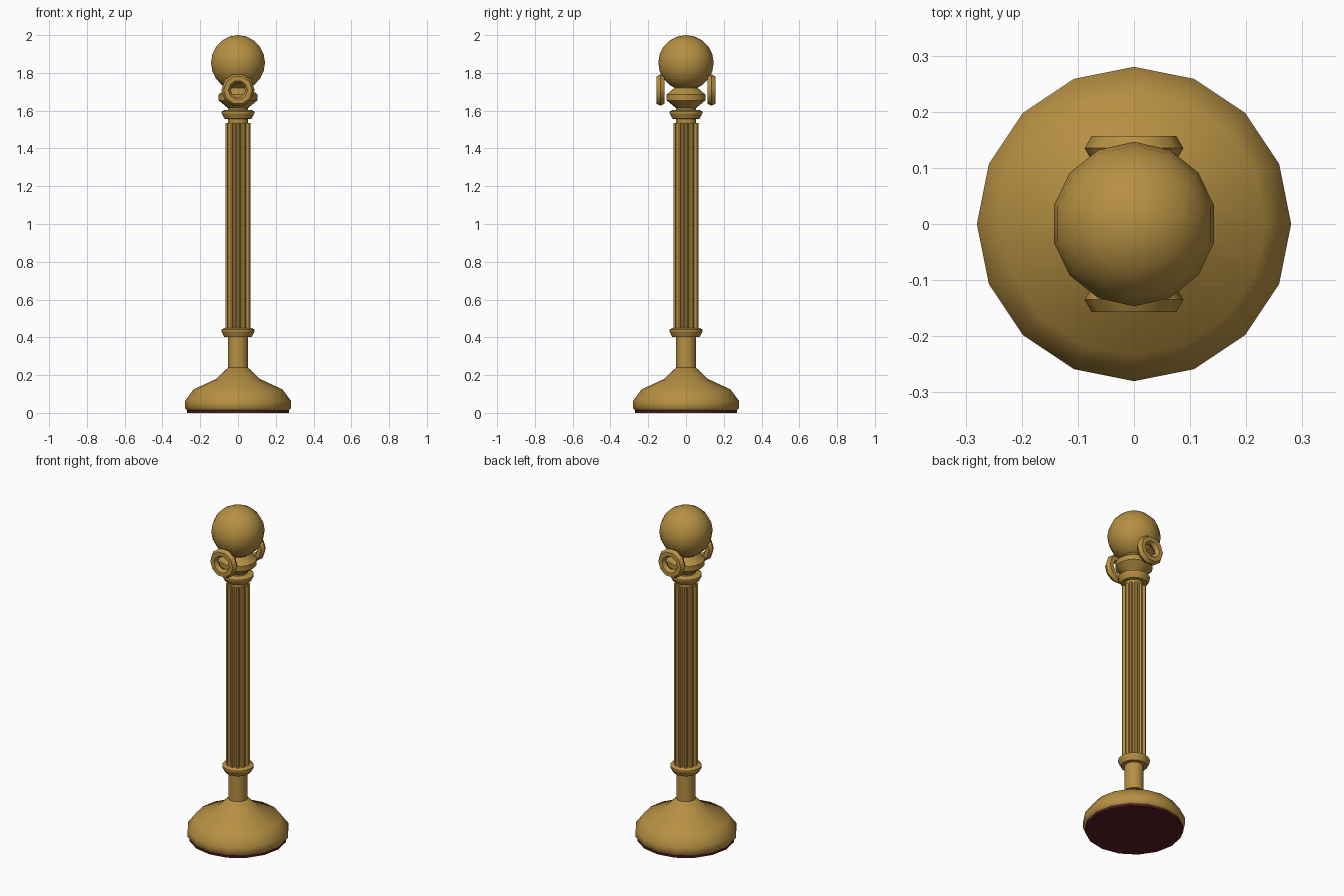
import bpy, bmesh, math

if "Cube" in bpy.data.objects:
    bpy.data.objects.remove(bpy.data.objects["Cube"])


def material(name, rgb):
    mat = bpy.data.materials.new(name)
    mat.use_nodes = True
    colour = (*rgb, 1)
    mat.diffuse_color = colour
    mat.node_tree.nodes["Principled BSDF"].inputs["Base Color"].default_value = colour
    return mat


brass = material("brass", (0.47, 0.28, 0.055))
felt = material("dark red felt", (0.10, 0.012, 0.02))


def finish(obj, name, mat, angle):
    obj.name = name
    obj.data.materials.append(mat)
    bpy.ops.object.select_all(action="DESELECT")
    obj.select_set(True)
    bpy.context.view_layer.objects.active = obj
    bpy.ops.object.shade_smooth_by_angle(angle=math.radians(angle))
    return obj


def loft(name, sections, mat, angle=40):
    """Skin a stack of (height, radii) sections and cap both ends."""
    bm = bmesh.new()
    rings = []
    for z, radii in sections:
        step = math.tau / len(radii)
        rings.append([bm.verts.new((r * math.cos(i * step), r * math.sin(i * step), z))
                      for i, r in enumerate(radii)])
    for low, high in zip(rings, rings[1:]):
        for i in range(len(low)):
            j = (i + 1) % len(low)
            bm.faces.new((low[i], low[j], high[j], high[i]))
    bm.faces.new(rings[0][::-1])
    bm.faces.new(rings[-1])
    mesh = bpy.data.meshes.new(name)
    bm.to_mesh(mesh)
    bm.free()
    obj = bpy.data.objects.new(name, mesh)
    bpy.context.collection.objects.link(obj)
    return finish(obj, name, mat, angle)


def lathe(name, profile, mat, sides=16, angle=40):
    return loft(name, [(z, [r] * sides) for r, z in profile], mat, angle)


# Weighted foot with felt pad
lathe("felt_pad", [(0.27, 0), (0.27, 0.012)], felt)
lathe("base", [(0.268, 0.011), (0.28, 0.025), (0.28, 0.065), (0.235, 0.125),
               (0.115, 0.18), (0.053, 0.24)], brass, angle=60)

# Inner tube and fluted shaft
lathe("inner_tube", [(0.053, 0.23), (0.053, 1.64)], brass)
flutes = [0.066, 0.066, 0.054, 0.054] * 12
loft("fluted_shaft", [(0.44, flutes), (1.535, flutes)], brass, angle=20)

# Collars at both ends of the shaft
for name, z in (("lower_collar", 0.425), ("upper_collar", 1.58)):
    lathe(name, [(0.06, z - 0.024), (0.073, z - 0.022), (0.087, z + 0.006),
                 (0.087, z + 0.016), (0.073, z + 0.023), (0.055, z + 0.024)], brass, angle=25)

# Flared neck below the ball
lathe("neck", [(0.055, 1.615), (0.103, 1.655), (0.103, 1.685),
               (0.062, 1.72), (0.062, 1.75)], brass, angle=35)

# Ball finial
bpy.ops.mesh.primitive_uv_sphere_add(segments=14, ring_count=10, radius=0.1466,
                                     location=(0, 0, 1.8534))
finish(bpy.context.object, "ball_finial", brass, 60)

# Rope rings, front and back
for name, side in (("front_ring", -1), ("back_ring", 1)):
    bpy.ops.mesh.primitive_torus_add(major_segments=10, minor_segments=6,
                                     major_radius=0.063, minor_radius=0.025,
                                     location=(0, side * 0.135, 1.709),
                                     rotation=(math.pi / 2, 0, 0))
    finish(bpy.context.object, name, brass, 40)
